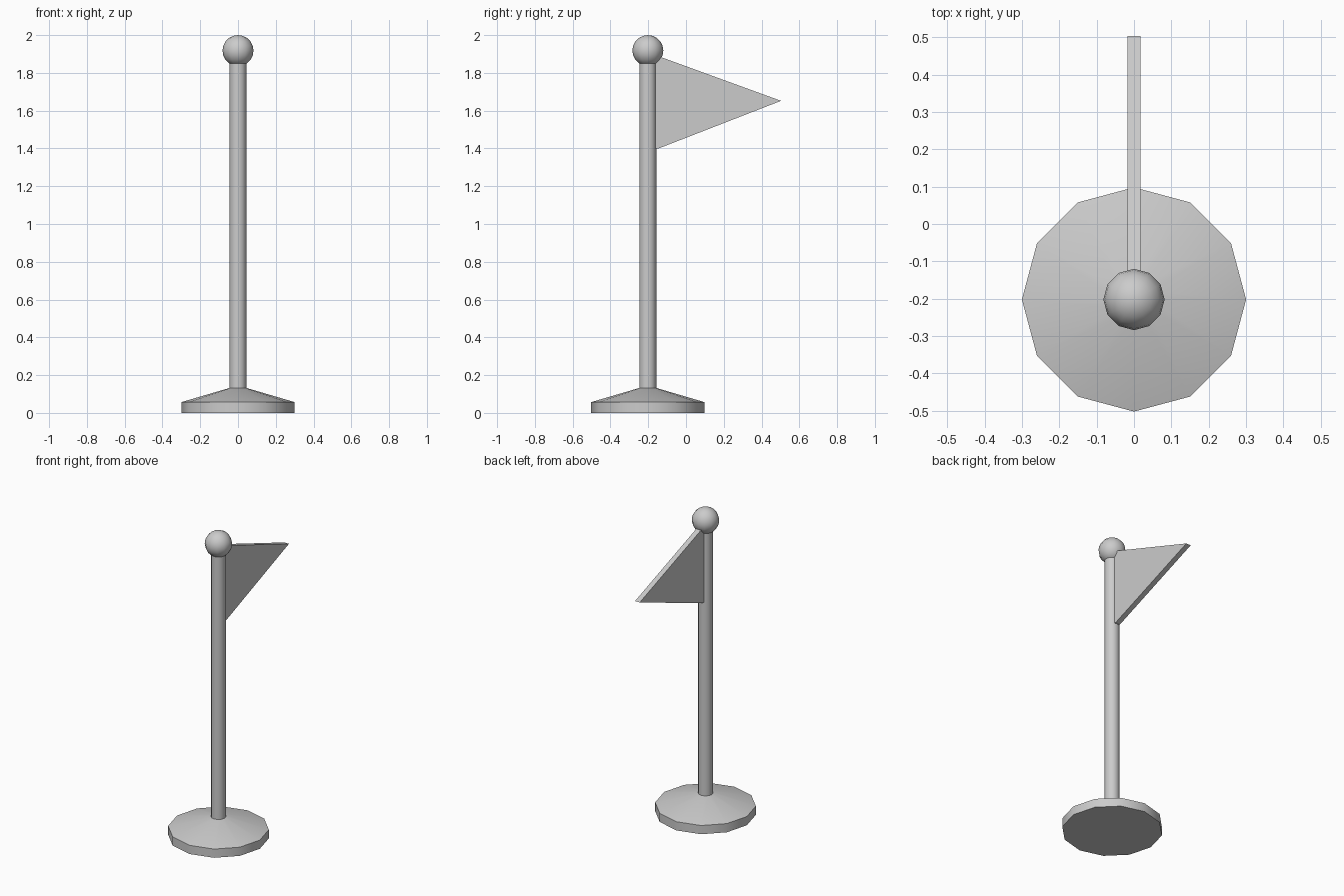
import bpy, bmesh, math

if "Cube" in bpy.data.objects:
    bpy.data.objects.remove(bpy.data.objects["Cube"])

CY = -0.202   # pole axis
SIDES = 12

def finish(name, bm, smooth=True):
    bmesh.ops.recalc_face_normals(bm, faces=bm.faces)
    me = bpy.data.meshes.new(name)
    bm.to_mesh(me)
    bm.free()
    ob = bpy.data.objects.new(name, me)
    bpy.context.collection.objects.link(ob)
    if smooth:
        bpy.ops.object.select_all(action='DESELECT')
        ob.select_set(True)
        bpy.context.view_layer.objects.active = ob
        bpy.ops.object.shade_smooth_by_angle(angle=math.radians(40))
    return ob

def lathe(name, profile):
    """Stack of capped rings (radius, z) around the pole axis."""
    bm = bmesh.new()
    rings = []
    for r, z in profile:
        rings.append([bm.verts.new((r * math.cos(2 * math.pi * i / SIDES),
                                    CY + r * math.sin(2 * math.pi * i / SIDES), z))
                      for i in range(SIDES)])
    for a, b in zip(rings, rings[1:]):
        for i in range(SIDES):
            j = (i + 1) % SIDES
            bm.faces.new((a[i], a[j], b[j], b[i]))
    bm.faces.new(rings[0])
    bm.faces.new(rings[-1])
    return finish(name, bm)

# weighted base with sloped top, and pole
lathe("base", [(0.3, 0), (0.3, 0.057), (0.045, 0.132)])
lathe("pole", [(0.045, 0.12), (0.045, 1.86)])

# ball finial
bm = bmesh.new()
bmesh.ops.create_uvsphere(bm, u_segments=12, v_segments=10, radius=0.082)
bmesh.ops.translate(bm, verts=bm.verts, vec=(0, CY, 1.918))
finish("finial", bm)

# pennant: triangular slab tucked into the pole
bm = bmesh.new()
outline = [(-0.19, 1.4), (-0.145, 1.4), (0.503, 1.652), (-0.145, 1.888), (-0.19, 1.888)]
face = bm.faces.new([bm.verts.new((-0.017, y, z)) for y, z in outline])
ext = bmesh.ops.extrude_face_region(bm, geom=[face])
bmesh.ops.translate(bm, vec=(0.034, 0, 0),
                    verts=[v for v in ext["geom"] if isinstance(v, bmesh.types.BMVert)])
finish("flag", bm, smooth=False)
